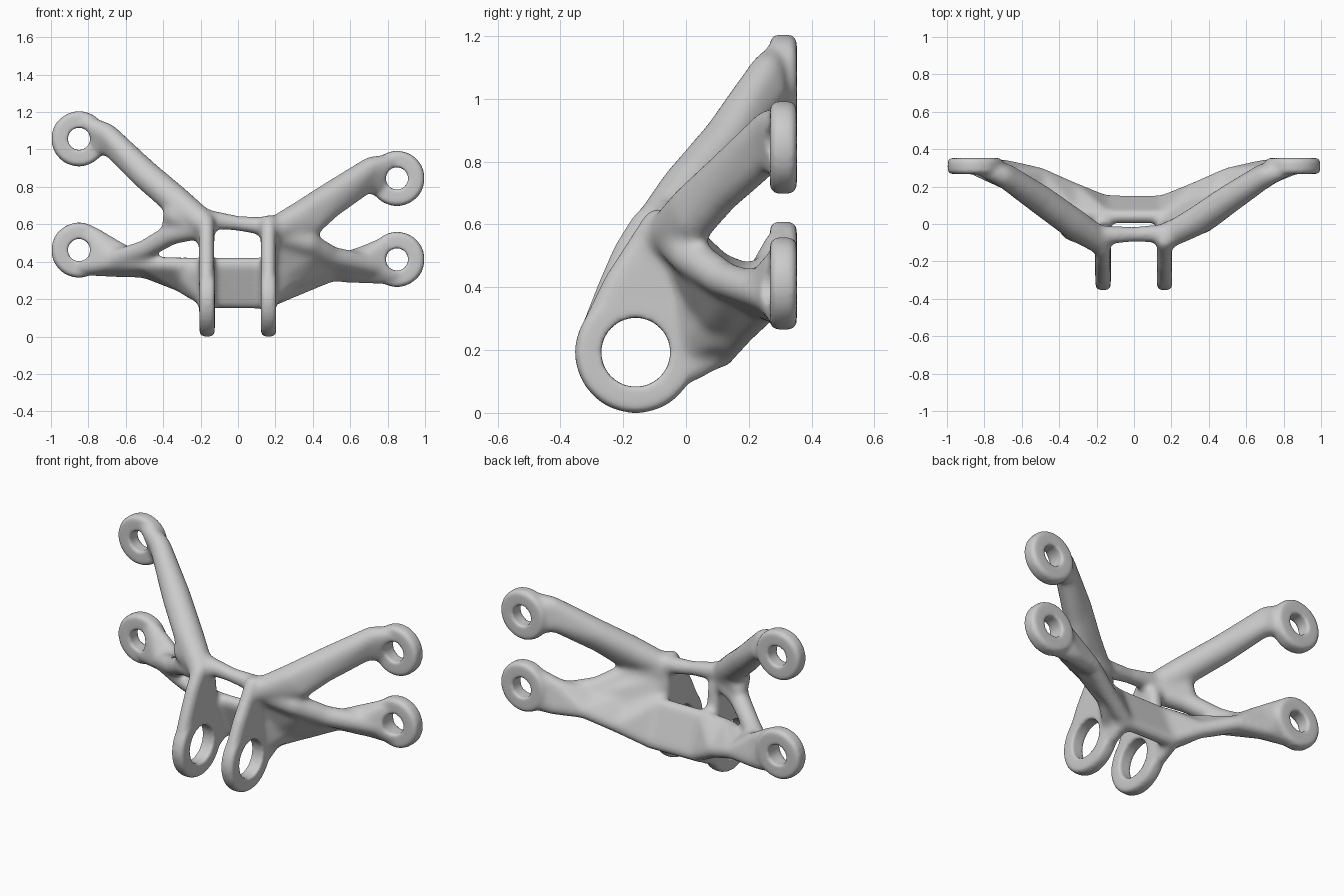
import bpy, bmesh
from math import sin, cos, tau
from mathutils import Matrix

if "Cube" in bpy.data.objects:
    bpy.data.objects.remove(bpy.data.objects["Cube"])


def hull(bm, balls):
    """Convex skin around a set of (x, y, z, radius) balls, added to bm."""
    tmp = bmesh.new()
    for x, y, z, r in balls:
        bmesh.ops.create_icosphere(tmp, subdivisions=2, radius=r,
                                   matrix=Matrix.Translation((x, y, z)))
    bmesh.ops.delete(tmp, geom=tmp.faces[:] + tmp.edges[:], context='EDGES_FACES')
    bmesh.ops.convex_hull(tmp, input=tmp.verts[:])
    loose = [v for v in tmp.verts if not v.link_faces]
    bmesh.ops.delete(tmp, geom=loose, context='VERTS')
    bmesh.ops.recalc_face_normals(tmp, faces=tmp.faces[:])
    me = bpy.data.meshes.new("tmp")
    tmp.to_mesh(me)
    tmp.free()
    bm.from_mesh(me)
    bpy.data.meshes.remove(me)


def strut(bm, *sections):
    """Chain of hulls; each section is a list of balls."""
    for a, b in zip(sections, sections[1:]):
        hull(bm, a + b)


def disc(c, axis, radius, half, r):
    """Balls forming a rounded disc about the x or y axis."""
    out = []
    for i in range(32):
        u, v = radius * cos(tau * i / 32), radius * sin(tau * i / 32)
        for h in (-half, half):
            d = (h, u, v) if axis == 'x' else (u, h, v)
            out.append((c[0] + d[0], c[1] + d[1], c[2] + d[2], r))
    return out


def make(name, bm):
    me = bpy.data.meshes.new(name)
    bm.to_mesh(me)
    bm.free()
    ob = bpy.data.objects.new(name, me)
    bpy.context.collection.objects.link(ob)
    return ob


def remesh(ob, size, smooth):
    m = ob.modifiers.new("remesh", 'REMESH')
    m.mode, m.voxel_size = 'VOXEL', size
    if smooth:
        s = ob.modifiers.new("smooth", 'SMOOTH')
        s.factor, s.iterations = 0.5, smooth


def bake(ob):
    dg = bpy.context.evaluated_depsgraph_get()
    me = bpy.data.meshes.new_from_object(ob.evaluated_get(dg))
    ob.modifiers.clear()
    ob.data = me


bosses = [(-.85, .31, 1.057), (-.85, .31, .462), (.85, .31, .845), (.85, .31, .412)]
lugs = [(-.165, -.16, .193), (.163, -.16, .193)]

bm = bmesh.new()
# upper arms, flaring into the bosses
strut(bm, [(-.82, .298, 1.145, .045), (-.75, .3, 1.01, .045)],
      [(-.7, .255, 1.085, .06), (-.68, .265, 1.02, .06)], [(-.5, .13, .87, .082)],
      [(-.32, 0, .715, .085)], [(-.19, -.085, .61, .075)])
strut(bm, [(.82, .298, .935, .045), (.75, .3, .79, .045)],
      [(.71, .26, .905, .06), (.69, .265, .825, .06)],
      [(.5, .13, .755, .078), (.5, .11, .69, .06)],
      [(.34, .02, .65, .08), (.4, .03, .6, .06)], [(.19, -.06, .57, .07)])
# broad node under the left arm
hull(bm, [(-.2, -.07, .6, .065), (-.33, -.02, .65, .075), (-.36, .01, .6, .05)])
# crossbar between the arms
strut(bm, [(-.18, -.06, .63, .055)], [(0, -.055, .605, .043)], [(.18, -.05, .585, .055)])
# diagonal struts to the lower bosses
strut(bm, [(-.22, -.06, .58, .065)], [(-.35, 0, .55, .06)], [(-.5, .1, .465, .054)],
      [(-.72, .27, .39, .055)])
strut(bm, [(.2, -.04, .55, .065)], [(.37, .01, .5, .065)], [(.5, .12, .425, .06)],
      [(.75, .28, .37, .06)])
# web closing the right side
hull(bm, [(.2, -.02, .5, .045), (.4, .04, .46, .045), (.5, .16, .39, .045),
          (.3, .1, .3, .045), (.18, .05, .3, .045)])
# lower back plate, widening again into the lower bosses
strut(bm, [(-.78, .298, .55, .045), (-.84, .298, .37, .045)],
      [(-.64, .265, .47, .042), (-.66, .215, .40, .045), (-.68, .295, .365, .05)],
      [(-.5, .13, .39, .042), (-.5, .26, .355, .045)],
      [(-.32, .06, .385, .042), (-.32, .18, .285, .045)],
      [(-.15, .04, .385, .04), (-.15, .115, .19, .042)],
      [(.15, .04, .385, .04), (.15, .115, .185, .042)],
      [(.32, .06, .39, .042), (.32, .18, .26, .045)],
      [(.5, .16, .39, .042), (.5, .26, .335, .045)],
      [(.66, .27, .44, .045), (.66, .23, .41, .045), (.68, .295, .33, .05)],
      [(.78, .298, .49, .045), (.84, .298, .32, .045)])
# columns rising from the lugs, and their feet on the plate
for x, dy in ((-.168, 0), (.163, .035)):
    hull(bm, [(x, -.29, .28, .043), (x, -.235 + dy * .4, .42, .043), (x, -.19 + dy, .52, .043),
              (x, -.04, .55, .043), (x, -.02, .36, .043), (x, -.03, .27, .043)])
    hull(bm, [(x, -.19 + dy, .52, .043), (x, -.13 + dy, .61, .045), (x, -.06, .6, .045),
              (x, -.05, .5, .043)])
    hull(bm, [(x, -.02, .4, .043), (x, .03, .39, .043), (x, .11, .19, .043),
              (x, .02, .14, .043), (x, -.03, .12, .043)])
    # flare out to the plate
    s = 1 if x > 0 else -1
    hull(bm, [(x, -.01, .36, .043), (x, .01, .2, .043), (x + s * .13, .09, .33, .04),
              (x + s * .1, .13, .25, .04)])
body = make("bracket_body", bm)
remesh(body, .012, 16)
bake(body)

# mounting bosses and hinge lugs joined to the smoothed body
bm = bmesh.new()
bm.from_mesh(body.data)
for b in bosses:
    hull(bm, disc(b, 'y', .125, .02, .023))
for l in lugs:
    hull(bm, disc(l, 'x', .169, .017, .025))
bm.to_mesh(body.data)
bm.free()
remesh(body, .011, 0)

# bolt holes and hinge holes
bm = bmesh.new()
for pts, axis, r, d in ((bosses, 'X', .06, .3), (lugs, 'Y', .11, .13)):
    for p in pts:
        bmesh.ops.create_cone(bm, cap_ends=True, segments=48, radius1=r, radius2=r, depth=d,
                              matrix=Matrix.Translation(p) @ Matrix.Rotation(tau / 4, 4, axis))
cutter = make("hole_cutter", bm)
cutter.hide_render = True
cutter.hide_set(True)
cut = body.modifiers.new("holes", 'BOOLEAN')
cut.operation, cut.object, cut.solver = 'DIFFERENCE', cutter, 'EXACT'
remesh(body, .010, 6)
bake(body)
bpy.data.objects.remove(cutter)
body.data.shade_smooth()
